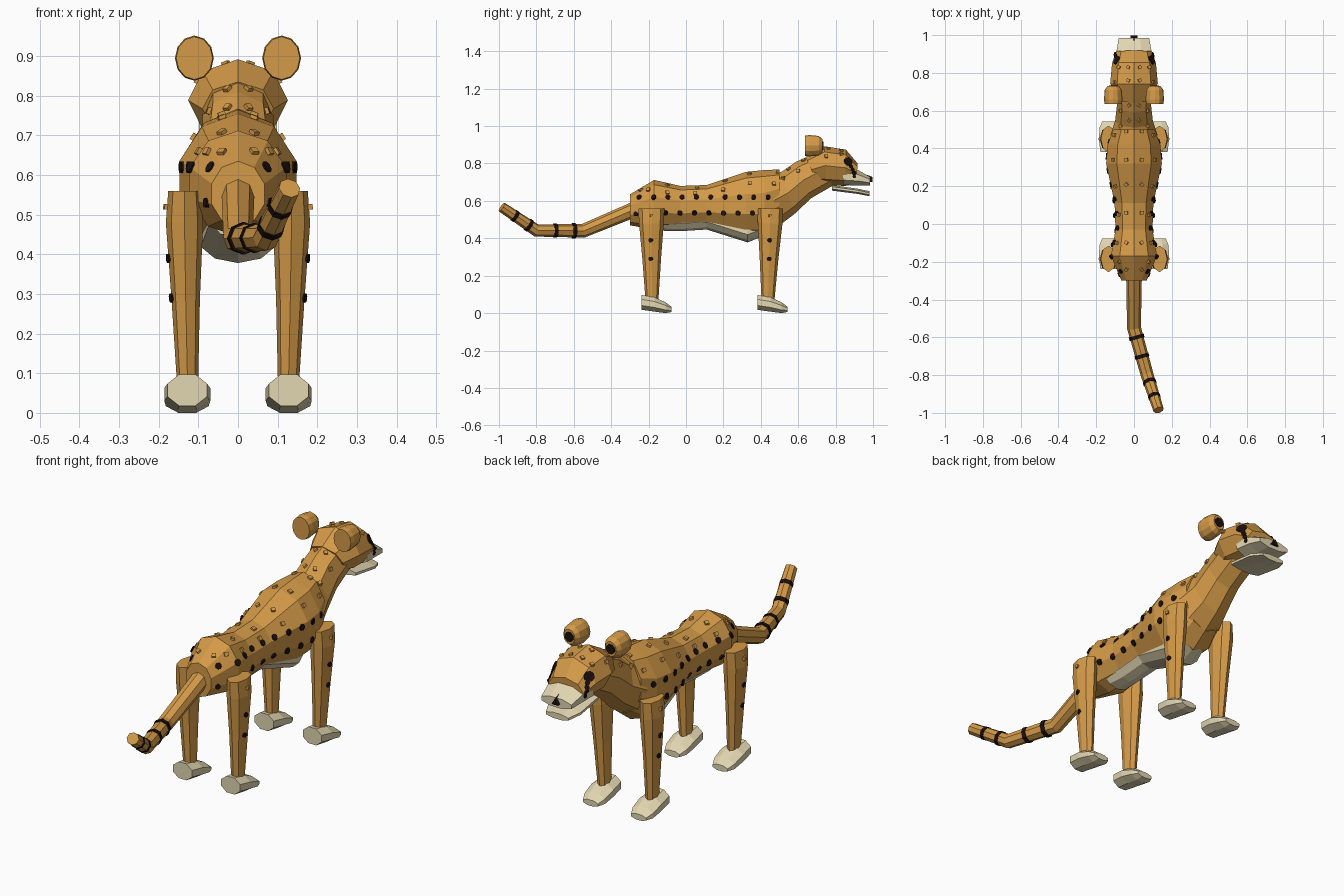
import bpy, bmesh, math
from mathutils import Vector, Matrix
from mathutils.bvhtree import BVHTree

if "Cube" in bpy.data.objects:
    bpy.data.objects.remove(bpy.data.objects["Cube"])


def material(name, rgb):
    m = bpy.data.materials.new(name)
    m.diffuse_color = (*rgb, 1)
    m.use_nodes = True
    m.node_tree.nodes["Principled BSDF"].inputs["Base Color"].default_value = m.diffuse_color
    return m


ORANGE = material("golden_fur", (0.66, 0.325, 0.065))
CREAM = material("cream_fur", (0.76, 0.67, 0.44))
BLACK = material("black_marking", (0.012, 0.005, 0.004))


def finish(name, bm, mat):
    bmesh.ops.recalc_face_normals(bm, faces=bm.faces)
    me = bpy.data.meshes.new(name)
    bm.to_mesh(me)
    tree = BVHTree.FromBMesh(bm)
    bm.free()
    me.materials.append(mat)
    bpy.context.collection.objects.link(bpy.data.objects.new(name, me))
    return tree


def loft(name, rings, n, mat, flat=False):
    """Skin rings given as (centre, u, v); flat turns a face to the axes."""
    bm = bmesh.new()
    ph, k = (math.pi / n, 1 / math.cos(math.pi / n)) if flat else (0, 1)
    loops = []
    for c, u, v in rings:
        c, u, v = Vector(c), Vector(u) * k, Vector(v) * k
        loops.append([bm.verts.new(c + u * math.cos(ph + i * math.tau / n)
                                   + v * math.sin(ph + i * math.tau / n)) for i in range(n)])
    for a, b in zip(loops, loops[1:]):
        for i in range(n):
            bm.faces.new((a[i], a[(i + 1) % n], b[(i + 1) % n], b[i]))
    bm.faces.new(loops[0])
    bm.faces.new(loops[-1])
    return finish(name, bm, mat)


def section(yt, zt, yb, zb, w, x=0):
    """Ring from its top point, bottom point and half width."""
    t, b = Vector((x, yt, zt)), Vector((x, yb, zb))
    return (t + b) / 2, (t - b) / 2, (w, 0, 0)


def tube(name, pts, radii, mat):
    pts = [Vector(p) for p in pts]
    rings = []
    for i, p in enumerate(pts):
        t = Vector()
        if i:
            t += (p - pts[i - 1]).normalized()
        if i < len(pts) - 1:
            t += (pts[i + 1] - p).normalized()
        t.normalize()
        v = t.cross(Vector((0, 0, 1))).normalized()
        rings.append((p, v.cross(t) * radii[i], v * radii[i]))
    return loft(name, rings, 8, mat)


def marks(name, tree, casts, mat, r, depth, sides, tall=1):
    """Stamp plates where rays (origin, direction) hit a surface."""
    bm = bmesh.new()
    for o, d in casts:
        hit, nor, _, _ = tree.ray_cast(Vector(o), Vector(d).normalized())
        if hit is None:
            continue
        if nor.dot(Vector(d)) > 0:
            nor = -nor
        rot = nor.to_track_quat('Z', 'Y').to_matrix().to_4x4()
        bmesh.ops.create_cone(bm, cap_ends=True, segments=sides, radius1=r, radius2=r, depth=depth,
                              matrix=Matrix.Translation(hit) @ rot @ Matrix.Diagonal((1, tall, 1, 1))
                              @ Matrix.Rotation(math.pi / sides, 4, 'Z'))
    finish(name, bm, mat)


# Torso and cream belly: y, top, bottom, half width
torso = [(-0.30, 0.635, 0.47, 0.07), (-0.17, 0.712, 0.445, 0.128), (-0.03, 0.68, 0.455, 0.103),
         (0.11, 0.685, 0.462, 0.108), (0.32, 0.755, 0.41, 0.155), (0.42, 0.765, 0.41, 0.147),
         (0.50, 0.768, 0.47, 0.115)]
body = loft("torso", [section(y, t, y, b, w) for y, t, b, w in torso], 10, ORANGE)
belly = [(-0.12, 0.44, 0.115), (-0.03, 0.438, 0.103), (0.11, 0.447, 0.108),
         (0.33, 0.378, 0.15), (0.42, 0.415, 0.115)]
loft("belly", [section(y, b + 0.12, y, b, w * 0.66) for y, b, w in belly], 10, CREAM)

# Neck and head
neck = loft("neck", [section(0.44, 0.735, 0.50, 0.47, 0.125), section(0.51, 0.755, 0.58, 0.53, 0.1),
                     section(0.59, 0.81, 0.67, 0.615, 0.09), section(0.68, 0.85, 0.80, 0.69, 0.09)], 8, ORANGE)
head = loft("head", [section(0.64, 0.835, 0.70, 0.70, 0.09), section(0.74, 0.892, 0.75, 0.685, 0.126),
                     section(0.855, 0.874, 0.85, 0.68, 0.116), section(0.918, 0.80, 0.91, 0.69, 0.095)], 8, ORANGE)
muzzle = loft("muzzle", [section(0.84, 0.775, 0.84, 0.685, 0.098), section(0.92, 0.765, 0.92, 0.682, 0.092),
                         section(0.985, 0.728, 0.985, 0.683, 0.08)], 8, CREAM, True)
loft("lower_jaw", [section(0.78, 0.685, 0.78, 0.655, 0.08), section(0.92, 0.665, 0.92, 0.637, 0.085),
                   section(0.98, 0.652, 0.98, 0.625, 0.06)], 8, CREAM, True)
loft("nose", [section(0.965, 0.74, 0.965, 0.695, 0.028), section(0.998, 0.728, 0.998, 0.69, 0.02)], 3, BLACK)

for s, side in ((-1, "left"), (1, "right")):
    # Round ears with a dark patch on the forward face
    ear = loft(side + "_ear", [section(y, 0.895 + h, y, 0.895 - h, w, s * 0.11) for y, h, w in
                               ((0.635, 0.054, 0.046), (0.66, 0.057, 0.049), (0.71, 0.052, 0.045),
                                (0.73, 0.036, 0.03))], 12, ORANGE)
    marks(side + "_ear_patch", ear, [((s * 0.11, 2, 0.895), (0, -1, 0))], BLACK, 0.024, 0.008, 8)

    # Eyes with tear streaks
    look = (-s, -0.6, 0)
    aim = lambda y, z: ((s * 0.1 + s * 1.0, y + 0.6, z), look)
    marks(side + "_eye", head, [aim(0.872, 0.81)], BLACK, 0.025, 0.009, 8)
    marks(side + "_tear_streak", head, [aim(0.885, 0.785), aim(0.892, 0.768), aim(0.899, 0.75)],
          BLACK, 0.012, 0.008, 6)
    marks(side + "_cheek_streak", muzzle, [((s, 0.90, z), (-s, 0, 0)) for z in (0.745, 0.73)],
          BLACK, 0.01, 0.008, 6)

    # Legs and paws
    for y0, y1, part in ((-0.185, -0.182, "rear"), (0.45, 0.438, "front")):
        x = s * 0.135
        leg = loft(f"{side}_{part}_leg",
                   [((x, y0, 0.56), (0, 0.07, 0), (0.041, 0, 0)), ((x, y0, 0.48), (0, 0.066, 0), (0.047, 0, 0)),
                    ((s * 0.132, (y0 + y1) / 2, 0.29), (0, 0.05, 0), (0.036, 0, 0)),
                    ((s * 0.127, y1, 0.06), (0, 0.034, 0), (0.026, 0, 0))], 8, ORANGE)
        fy = y1 - 0.057
        loft(f"{side}_{part}_paw", [section(fy, 0.097, fy, 0.018, 0.05, s * 0.128),
                                    section(fy + 0.07, 0.085, fy + 0.07, 0.008, 0.058, s * 0.128),
                                    section(fy + 0.13, 0.058, fy + 0.13, 0, 0.054, s * 0.128),
                                    section(fy + 0.162, 0.034, fy + 0.162, 0.006, 0.04, s * 0.128)], 8, CREAM, True)
        marks(f"{side}_{part}_leg_spots", leg, [((s, y0 - 0.004, z), (-s, 0, 0)) for z in (0.39, 0.29)],
              BLACK, 0.012, 0.008, 8)
        marks(f"{side}_{part}_leg_bump", leg, [((s, y0, 0.52), (-s, 0, 0))], ORANGE, 0.01, 0.016, 4)

    # Flank spots in two rows
    flank = [(-0.25 + 0.0765 * i, 0.62) for i in range(10)] + [(-0.11 + 0.0775 * i, 0.535) for i in range(7)]
    marks(side + "_flank_spots", body, [((s, y, z), (-s, 0, 0)) for y, z in flank], BLACK, 0.014, 0.009, 8, 1.1)
    marks(side + "_rump_spots", body, [((s * x, -1, z), (0, 1, 0)) for x, z in ((0.07, 0.62), (0.08, 0.53))],
          BLACK, 0.013, 0.009, 8)

    # Small raised tufts along back, neck and crown
    down = lambda x, y: ((s * x, y, 2), (0, 0, -1))
    back = [down(0.04, y) for y in (0.49, 0.34, 0.21, 0.06, -0.10, -0.24)]
    back += [((s, y, z + 0.5), (-s, 0, -0.5)) for y, z in
             ((0.47, 0.64), (0.34, 0.64), (0.20, 0.61), (0.05, 0.60), (-0.1, 0.60), (-0.2, 0.62))]
    marks(side + "_back_tufts", body, back, ORANGE, 0.013, 0.018, 4)
    marks(side + "_neck_tufts", neck, [down(0.025, 0.55), down(0.025, 0.63), down(0.07, 0.52), down(0.07, 0.6)],
          ORANGE, 0.012, 0.018, 4)
    marks(side + "_crown_tufts", head, [down(0.03, 0.76), down(0.03, 0.83), down(0.08, 0.83), down(0.1, 0.75)],
          ORANGE, 0.012, 0.016, 4)

# Tail with dark bands
path = [Vector(p) for p in ((0, -0.25, 0.565), (0, -0.55, 0.44), (0.07, -0.80, 0.442), (0.13, -0.985, 0.567))]
tube("tail", path, (0.042, 0.037, 0.034, 0.028), ORANGE)
for i, (seg, t) in enumerate(((1, 0.2), (1, 0.6), (2, 0.22), (2, 0.62))):
    a, b = path[seg], path[seg + 1]
    half = (b - a).normalized() * 0.01
    r = 0.041 - 0.003 * i
    tube(f"tail_band_{i + 1}", [a.lerp(b, t) - half, a.lerp(b, t) + half], (r, r), BLACK)
